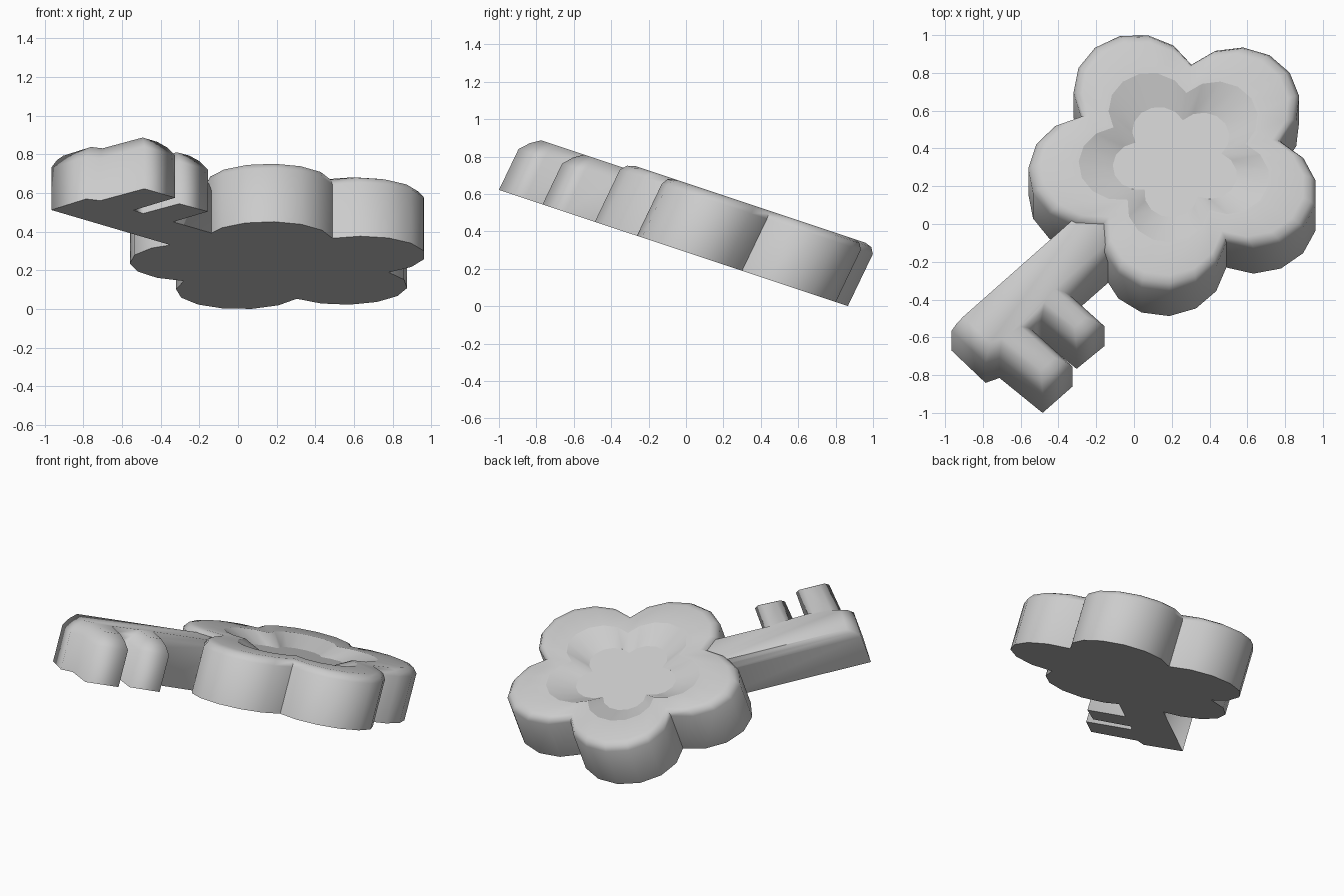
import bpy, bmesh, math
from mathutils import Vector

if "Cube" in bpy.data.objects:
    bpy.data.objects.remove(bpy.data.objects["Cube"])


def place(x, y, h):
    # tilt the flat layout and lean the thickness direction backwards
    return (x, y + 0.48 * h, 0.289 - 0.333 * y + h)


def stack(name, rings, smooth_angle, sharp):
    # solid made from matching outlines (points, height), capped at both ends
    # sharp lists the (ring, side) edges that keep a crease
    bm = bmesh.new()
    loops = [[bm.verts.new(place(x, y, h)) for x, y in pts] for pts, h in rings]
    n = len(loops[0])
    for a, b in zip(loops, loops[1:]):
        for i in range(n):
            j = (i + 1) % n
            bm.faces.new((a[i], a[j], b[j], b[i]))
    bm.faces.new(loops[0][::-1])
    bm.faces.new(loops[-1])
    bmesh.ops.recalc_face_normals(bm, faces=bm.faces)
    for r, i in sharp:
        bm.edges.get((loops[r][i], loops[r][(i + 1) % n])).smooth = False
    mesh = bpy.data.meshes.new(name)
    bm.to_mesh(mesh)
    bm.free()
    ob = bpy.data.objects.new(name, mesh)
    bpy.context.collection.objects.link(ob)
    bpy.ops.object.select_all(action='DESELECT')
    ob.select_set(True)
    bpy.context.view_layer.objects.active = ob
    bpy.ops.object.shade_smooth_by_angle(angle=math.radians(smooth_angle))
    return ob


def flower(s):
    # five round petals, seven sides each, scaled about the flower centre
    pts = []
    for k in range(5):
        d = math.radians(45.8 + 72 * k)
        for i in range(7):
            a = d + math.radians(-91 + 26 * i)
            x = 0.42 * math.cos(d) + 0.3 * math.cos(a)
            y = 0.42 * math.sin(d) + 0.3 * math.sin(a)
            pts.append((0.225 + 1.1 * s * x, 0.213 + 0.98 * s * y))
    return pts


def inset(pts, widths):
    # move every edge inwards by its own width (counter-clockwise outline)
    out = []
    n = len(pts)
    for i in range(n):
        p0, p1, p2 = (Vector(pts[(i + o) % n]) for o in (-1, 0, 1))
        d1, d2 = (p1 - p0).normalized(), (p2 - p1).normalized()
        n1, n2 = Vector((-d1.y, d1.x)), Vector((-d2.y, d2.x))
        w1, w2 = widths[i - 1], widths[i]
        det = n1.x * n2.y - n1.y * n2.x
        out.append((p1.x + (w1 * n2.y - w2 * n1.y) / det,
                    p1.y + (n1.x * w2 - n2.x * w1) / det))
    return out


# flower bow with rounded rim and sunken flat centre
stack("flower_bow", [(flower(s), h) for s, h in (
    (1, 0), (1, 0.278), (0.965, 0.308), (0.91, 0.319),
    (0.66, 0.319), (0.43, 0.257))], 55,
    [(r, i) for r in (0, 4, 5) for i in range(35)])

# shaft with two teeth, bevelled along the top
outline = [(-0.966, -0.67), (-0.786, -0.841), (-0.712, -0.815),
           (-0.484, -1.0), (-0.325, -0.86), (-0.54, -0.665),
           (-0.49, -0.615), (-0.304, -0.767), (-0.156, -0.646),
           (-0.335, -0.485), (-0.06, -0.244), (-0.2, 0.007)]
widths = [0.07, 0.06, 0.06, 0.07, 0.055, 0.03, 0.055, 0.07, 0.055, 0.055, 0.01, 0.012]
half = [w * 0.45 for w in widths]
stack("shaft_and_teeth", [(outline, 0), (outline, 0.218),
                          (inset(outline, half), 0.262),
                          (inset(outline, widths), 0.293)],
      98, [(0, i) for i in range(12)] + [(r, i) for r in (1, 2, 3) for i in (10, 11)])
